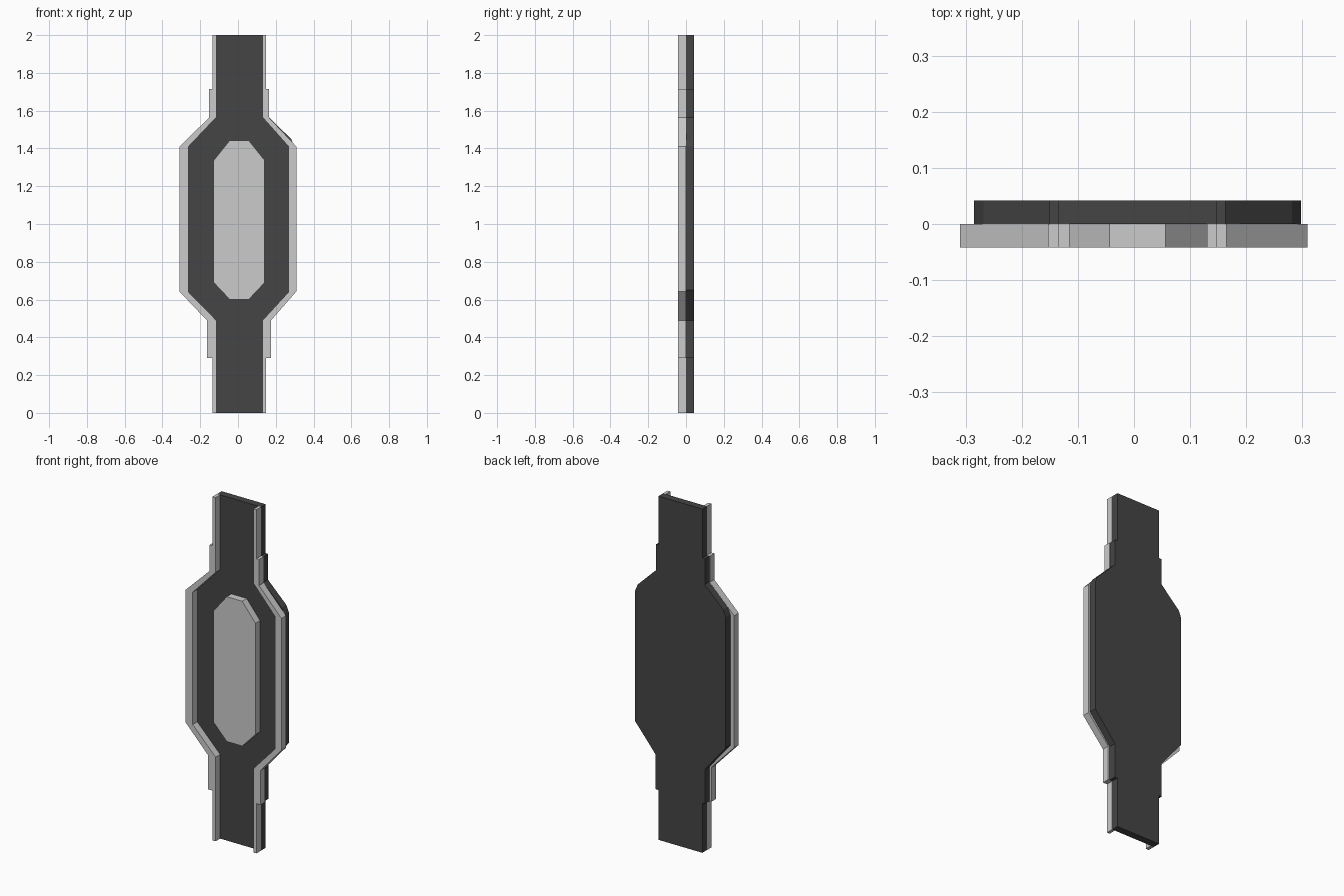
import bpy, bmesh

if "Cube" in bpy.data.objects:
    bpy.data.objects.remove(bpy.data.objects["Cube"])

Y_FRONT, Y_MID, Y_BACK = -0.042, 0.0, 0.042
AXIS = 0.0065  # symmetry line of the back plate and inset panel


def slab(name, outline, y0, y1, mat=None):
    """Extrude an (x, z) outline from y0 to y1."""
    bm = bmesh.new()
    face = bm.faces.new([bm.verts.new((x, y0, z)) for x, z in outline])
    ext = bmesh.ops.extrude_face_region(bm, geom=[face])
    verts = [v for v in ext["geom"] if isinstance(v, bmesh.types.BMVert)]
    bmesh.ops.translate(bm, verts=verts, vec=(0, y1 - y0, 0))
    bmesh.ops.recalc_face_normals(bm, faces=bm.faces[:])
    mesh = bpy.data.meshes.new(name)
    bm.to_mesh(mesh)
    bm.free()
    obj = bpy.data.objects.new(name, mesh)
    bpy.context.collection.objects.link(obj)
    if mat:
        mesh.materials.append(mat)
    return obj


def mirrored(half):
    """Close a half profile of (distance from axis, z) points."""
    return ([(AXIS + d, z) for d, z in half] +
            [(AXIS - d, z) for d, z in reversed(half)])


dark = bpy.data.materials.new("dark_grey")
dark.diffuse_color = (0.06, 0.06, 0.06, 1)
dark.use_nodes = True
dark.node_tree.nodes["Principled BSDF"].inputs["Base Color"].default_value = dark.diffuse_color

# Dark back plate with stepped ends and clipped shoulders
slab("back_plate", mirrored([
    (0.141, 0), (0.141, 0.29), (0.159, 0.29), (0.159, 0.49), (0.22, 0.565),
    (0.2915, 0.65), (0.2915, 1.41), (0.275, 1.45), (0.157, 1.565),
    (0.157, 1.715), (0.141, 1.715), (0.141, 2)]), Y_MID, Y_BACK, dark)

# Raised inset panel
slab("inset_panel", mirrored([
    (0.05, 0.6), (0.135, 0.69), (0.135, 1.337), (0.05, 1.443)]),
    Y_FRONT, Y_MID)

# Raised border strips: end, low step, wide and high step outer x; inner x pair
strips = {
    "left_border": (-1, 0.135, 0.165, 0.31, 0.153, 0.115, 0.262),
    "right_border": (1, 0.148, 0.175, 0.309, 0.165, 0.13, 0.268),
}
for name, (side, end, low, wide, high, inner, inner_wide) in strips.items():
    outline = [
        (end, 0), (end, 0.29), (low, 0.29), (low, 0.49), (wide, 0.643),
        (wide, 1.41), (high, 1.563), (high, 1.715), (end, 1.715), (end, 2),
        (inner, 2), (inner, 1.565), (inner_wide, 1.41), (inner_wide, 0.64),
        (inner, 0.49), (inner, 0)]
    slab(name, [(side * x, z) for x, z in outline], Y_FRONT, Y_MID)
